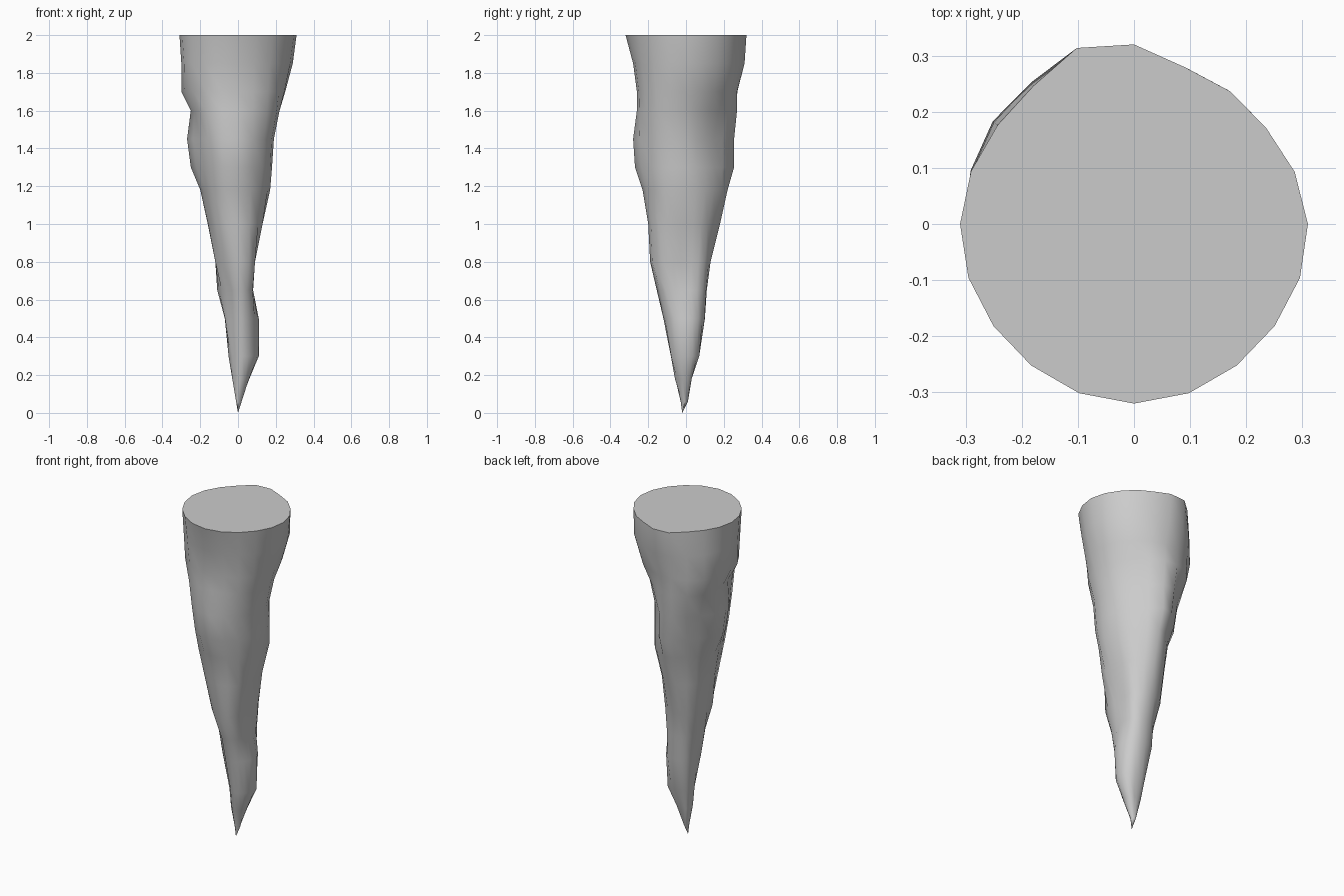
import bpy
import bmesh
from math import cos, sin, radians, exp

cube = bpy.data.objects.get("Cube")
if cube:
    bpy.data.objects.remove(cube, do_unlink=True)

SIDES = 20

# Height, then reach in eight directions counter-clockwise from +x (hundredths)
RINGS = [
    (200, 31, 29, 32, 30, 31, 31, 32, 31),
    (185, 29, 29, 31, 31, 30, 30, 28, 29),
    (170, 25, 25, 27, 31, 30, 29, 26, 27),
    (160, 22, 21, 27, 30, 25, 29, 26, 26),
    (145, 19, 18, 27, 24, 27, 27, 28, 23),
    (130, 18, 18, 26, 22, 25, 25, 27, 22),
    (118, 17, 18, 22, 19, 20, 23, 23, 20),
    (100, 13, 14, 18, 17, 16, 20, 20, 18),
    (80, 9, 12, 13, 15, 12, 17, 19, 17),
    (65, 8, 11, 11, 11, 11, 11, 16, 13),
    (50, 11, 11, 10, 10, 7, 9, 12, 11),
    (30, 11, 10, 7, 6, 5, 5, 8, 10),
    (18, 6, 5, 3, 4, 3, 4, 6, 6),
    (6, 2, 1, 1, 1, 1, 2, 3, 2),
]


def smooth_reach(reach, degrees):
    """Smooth periodic interpolation between the eight directions."""
    position = degrees / 45
    i = int(position)
    t = position - i
    a, b, c, d = (reach[(i + k) % 8] for k in (-1, 0, 1, 2))
    value = b + t * (c - a + t * (2 * a - 5 * b + 4 * c - d
                                  + t * (3 * (b - c) + d - a))) / 2
    # Keep the section inside the neighbouring limits
    for k, limit in enumerate(reach):
        facing = cos(radians(degrees - 45 * k))
        if facing > 0.3:
            value = min(value, limit / facing)
    return value


def bump(x, centre, width):
    return exp(-((x - centre) / width) ** 2)


def relief(degrees, z):
    """Groove that winds down to the front, and a lump at the back of the rim."""
    course = 208 + min(37, max(0, 1.1 - z) * 110)
    groove = 0.14 * bump(degrees, course, 13) if 0.35 < z < 1.65 else 0
    rim = bump(z, 2, 0.2) * (bump(degrees, 108, 12) - bump(degrees, 72, 12))
    return 1 - groove + 0.05 * rim


# Single flat colour
stone = bpy.data.materials.new("grey stone")
colour = (0.6, 0.6, 0.6, 1)
stone.diffuse_color = colour
stone.use_nodes = True
stone.node_tree.nodes["Principled BSDF"].inputs["Base Color"].default_value = colour

# Tapering rock spike lofted through the rings
bm = bmesh.new()
loops = []
for height, *reach in RINGS:
    z = height / 100
    loop = []
    for s in range(SIDES):
        angle = s * 360 / SIDES
        r = smooth_reach(reach, angle) / 100 * relief(angle, z)
        loop.append(bm.verts.new((r * cos(radians(angle)),
                                  r * sin(radians(angle)), z)))
    loops.append(loop)

for upper, lower in zip(loops, loops[1:]):
    for s in range(SIDES):
        n = (s + 1) % SIDES
        bm.faces.new((upper[s], lower[s], lower[n], upper[n]))

# Flat top and pointed tip
bm.faces.new(loops[0])
tip = bm.verts.new((0, -0.02, 0))
for s in range(SIDES):
    bm.faces.new((loops[-1][s], tip, loops[-1][(s + 1) % SIDES]))
bmesh.ops.recalc_face_normals(bm, faces=bm.faces)

mesh = bpy.data.meshes.new("rock_spike")
bm.to_mesh(mesh)
bm.free()
mesh.materials.append(stone)
spike = bpy.data.objects.new("rock_spike", mesh)
bpy.context.collection.objects.link(spike)

# Smooth sides with a crisp top rim
bpy.ops.object.select_all(action='DESELECT')
spike.select_set(True)
bpy.context.view_layer.objects.active = spike
bpy.ops.object.shade_smooth_by_angle(angle=radians(60))
